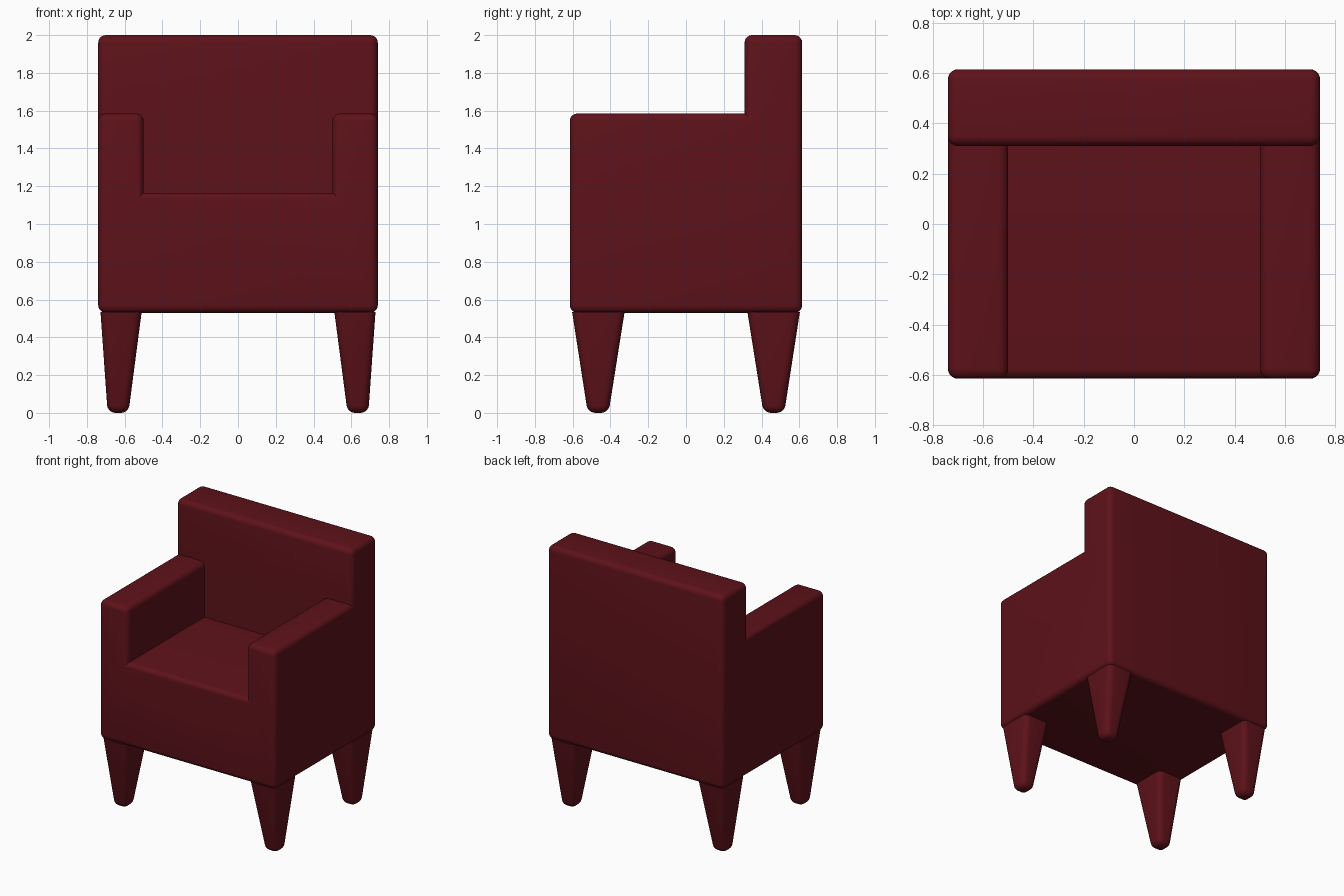
import bpy, bmesh

if "Cube" in bpy.data.objects:
    bpy.data.objects.remove(bpy.data.objects["Cube"])

mat = bpy.data.materials.new("dark_red")
mat.diffuse_color = (0.11, 0.006, 0.01, 1)
mat.use_nodes = True
mat.node_tree.nodes["Principled BSDF"].inputs["Base Color"].default_value = mat.diffuse_color


def finish(name, bm, keep_sharp, width, segments):
    """Make an object whose convex edges are rounded, except those keep_sharp rejects."""
    bmesh.ops.recalc_face_normals(bm, faces=bm.faces)
    weight = bm.edges.layers.float.new("bevel_weight_edge")
    for e in bm.edges:
        if e.calc_face_angle_signed(0) > 0.5 and not keep_sharp(e):
            e[weight] = 1.0
    me = bpy.data.meshes.new(name)
    bm.to_mesh(me)
    bm.free()
    me.materials.append(mat)
    ob = bpy.data.objects.new(name, me)
    bpy.context.collection.objects.link(ob)
    bev = ob.modifiers.new("rounding", 'BEVEL')
    bev.limit_method = 'WEIGHT'
    bev.width = width
    bev.segments = segments
    bpy.ops.object.select_all(action='DESELECT')
    bpy.context.view_layer.objects.active = ob
    ob.select_set(True)
    bpy.ops.object.modifier_apply(modifier="rounding")
    bpy.ops.object.shade_smooth_by_angle(angle=0.6)
    return ob


# Upholstered body: seat, arms and back as one block, built from a coarse cell grid
xs = [-0.74, -0.5, 0.5, 0.74]
ys = [-0.615, 0.31, 0.615]
zs = [0.53, 1.165, 1.585, 2.0]


def filled(i, j, k):
    if not (0 <= i < 3 and 0 <= j < 2 and 0 <= k < 3):
        return False
    return k == 0 or j == 1 or (k == 1 and i != 1)


bm = bmesh.new()
for i in range(3):
    for j in range(2):
        for k in range(3):
            if not filled(i, j, k):
                continue
            cell = (i, j, k)
            for axis in range(3):
                for side in (0, 1):
                    n = list(cell)
                    n[axis] += 2 * side - 1
                    if filled(*n):
                        continue
                    a, b = (axis + 1) % 3, (axis + 2) % 3
                    vs = []
                    for da, db in ((0, 0), (1, 0), (1, 1), (0, 1)):
                        p = list(cell)
                        p[axis] += side
                        p[a] += da
                        p[b] += db
                        vs.append(bm.verts.new((xs[p[0]], ys[p[1]], zs[p[2]])))
                    bm.faces.new(vs)
bmesh.ops.remove_doubles(bm, verts=bm.verts, dist=1e-4)
bmesh.ops.recalc_face_normals(bm, faces=bm.faces)
bmesh.ops.dissolve_limit(bm, angle_limit=0.05, verts=bm.verts, edges=bm.edges)
finish("armchair_body", bm, lambda e: False, 0.04, 5)


# Tapered legs with rounded feet
def leg(name, sx, sy):
    bm = bmesh.new()
    rings = []
    for z, x0, x1, y0, y1 in ((0, 0.58, 0.69, 0.41, 0.52),
                              (0.535, 0.51, 0.728, 0.325, 0.603)):
        rings.append([bm.verts.new((sx * x, sy * y, z))
                      for x, y in ((x0, y0), (x1, y0), (x1, y1), (x0, y1))])
    lo, hi = rings
    bm.faces.new(lo)
    bm.faces.new(hi)
    for i in range(4):
        j = (i + 1) % 4
        bm.faces.new((lo[i], lo[j], hi[j], hi[i]))
    finish(name, bm, lambda e: all(v.co.z > 0.5 for v in e.verts), 0.04, 5)


for sy, row in ((-1, "front"), (1, "back")):
    for sx, side in ((-1, "left"), (1, "right")):
        leg(f"{row}_{side}_leg", sx, sy)
